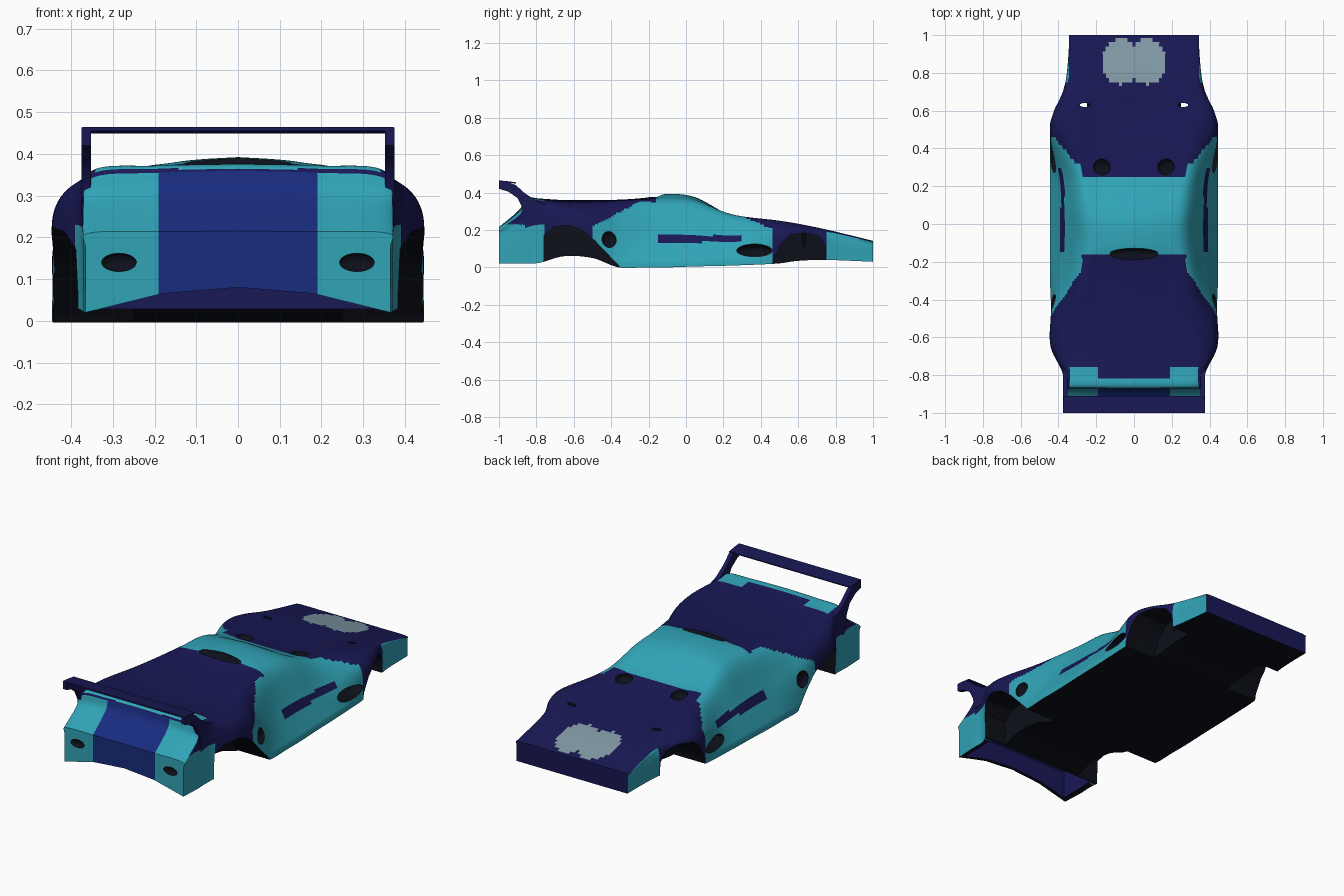
import bpy, bmesh
from mathutils import Matrix, Vector

if "Cube" in bpy.data.objects:
    bpy.data.objects.remove(bpy.data.objects["Cube"])

COLOURS = {"navy": (.009, .009, .09, 1), "cyan": (.03, .37, .47, 1), "blue": (.009, .025, .21, 1),
           "pale": (.22, .32, .38, 1), "black": (.004, .005, .01, 1)}
MATS = []
for name, rgba in COLOURS.items():
    m = bpy.data.materials.new(name)
    m.diffuse_color = rgba
    m.use_nodes = True
    m.node_tree.nodes["Principled BSDF"].inputs["Base Color"].default_value = m.diffuse_color
    MATS.append(m)
NAVY, CYAN, BLUE, PALE, BLACK = range(5)


def make(name, bm, mat=None):
    bmesh.ops.recalc_face_normals(bm, faces=bm.faces)
    me = bpy.data.meshes.new(name)
    for m in MATS:
        me.materials.append(m)
    if mat is not None:
        for f in bm.faces:
            f.material_index = mat
    bm.to_mesh(me)
    bm.free()
    ob = bpy.data.objects.new(name, me)
    bpy.context.collection.objects.link(ob)
    return ob


def extrude(bm, profile, x0, x1):
    """Prism from a (y, z) outline between x0 and x1."""
    a = [bm.verts.new((x0, y, z)) for y, z in profile]
    b = [bm.verts.new((x1, y, z)) for y, z in profile]
    bm.faces.new(a)
    bm.faces.new(b[::-1])
    for i in range(len(a)):
        j = (i + 1) % len(a)
        bm.faces.new((a[i], a[j], b[j], b[i]))


def spline(pts, n):
    """Catmull-Rom through tuples of any length."""
    out = []
    for i in range(len(pts) - 1):
        p0, p1, p2 = pts[max(i - 1, 0)], pts[i], pts[i + 1]
        p3 = pts[min(i + 2, len(pts) - 1)]
        for k in range(n):
            t = k / n
            out.append(tuple(b + .5 * t * (c - a + t * (2 * a - 5 * b + 4 * c - d + t * (3 * (b - c) + d - a)))
                             for a, b, c, d in zip(p0, p1, p2, p3)))
    return out + [tuple(pts[-1])]


# Body stations: y, floor z, sill x, shoulder x, shoulder z, top edge x, top edge z, centre z
STATIONS = [
    (-1.0, .02, .365, .365, .17, .357, .21, .215),
    (-.89, .02, .37, .37, .23, .355, .29, .31),
    (-.86, .02, .37, .37, .26, .35, .355, .372),
    (-.78, .025, .375, .38, .28, .348, .355, .368),
    (-.65, .06, .436, .436, .27, .36, .34, .36),
    (-.50, .05, .44, .432, .25, .345, .335, .36),
    (-.36, .0, .443, .40, .20, .31, .342, .362),
    (-.22, .0, .445, .37, .19, .285, .345, .372),
    (-.10, .0, .445, .36, .19, .27, .345, .392),
    (.05, .005, .445, .36, .185, .27, .335, .375),
    (.25, .01, .445, .375, .17, .29, .275, .275),
    (.48, .02, .443, .435, .19, .34, .25, .235),
    (.60, .035, .42, .42, .19, .34, .232, .218),
    (.75, .04, .362, .36, .165, .325, .20, .20),
    (1.0, .03, .34, .34, .12, .33, .14, .142)]


def paint(f):
    c, n = f.calc_center_median(), f.normal
    x, y, z = abs(c.x), c.y, c.z
    if n.z < -.5:
        return BLACK
    if y < -.87:
        if abs(n.x) < .6:
            return BLUE if x < .19 else CYAN
        return CYAN if z < .23 else NAVY
    if y < -.76:
        return CYAN if (n.z > .6 and x < .34 and (y < -.82 or x > .19)) or z < .22 else NAVY
    if -.16 < y < .25 and x < .28:
        return CYAN
    # flanks, with the dark side streak
    if x > .275 and -.5 < y < .47 and z < min(.37, .40 - .42 * max(y, 0), .37 + .55 * min(y + .22, 0)):
        return NAVY if -.15 < y < .3 and .135 < z < .17 else CYAN
    if y > .75 and abs(n.x) > .6:
        return CYAN
    # pale patches on the nose
    if n.z > .5 and ((x - .07) / .1) ** 2 + ((y - .86) / .12) ** 2 < 1:
        return PALE
    return NAVY


# Body shell lofted along y
bm = bmesh.new()
rings = []
for y, zb, x2, x3, z3, x4, z4, z6 in spline(STATIONS, 10):
    arch = .06 if y < -.77 else 0
    side = spline([(x2, zb + .03), (x3, z3), (x4, z4), (x4 * .55, .25 * z4 + .75 * z6), (0, z6)], 12)
    half = [(0, zb + arch), (x2 * .5, zb + arch * .75), (x2, zb)] + side
    ring = half + [(-x, z) for x, z in half[-2:0:-1]]
    rings.append([bm.verts.new((x, y, z)) for x, z in ring])
for a, b in zip(rings, rings[1:]):
    for i in range(len(a)):
        j = (i + 1) % len(a)
        bm.faces.new((a[i], a[j], b[j], b[i]))
bm.faces.new(rings[0])
bm.faces.new(rings[-1])
# clean boundaries for the tail panel colours
for x in (-.19, .19):
    bmesh.ops.bisect_plane(bm, geom=bm.verts[:] + bm.edges[:] + bm.faces[:], dist=1e-5,
                           plane_co=(x, 0, 0), plane_no=(1, 0, 0))
bmesh.ops.recalc_face_normals(bm, faces=bm.faces)
for f in bm.faces:
    f.material_index = paint(f)
body = make("car_body", bm)

# Wheel arch openings
REAR = [(-.76, -.05), (-.76, .17), (-.71, .215), (-.63, .225), (-.56, .20), (-.49, .145), (-.36, .01), (-.33, -.05)]
FRONT = [(.45, -.05), (.47, .05), (.51, .13), (.56, .175), (.64, .185), (.71, .165), (.745, .11), (.745, -.05)]
bm = bmesh.new()
for outline in (REAR, FRONT):
    for s in (-1, 1):
        extrude(bm, outline, s * .25, s * .6)
arches = make("wheel_arch_cutter", bm, BLACK)

# Hollow behind the tail panel, open underneath
bm = bmesh.new()
extrude(bm, [(-.98, -.05), (-.98, .18), (-.87, .27), (-.84, .33), (-.765, .33), (-.765, -.05)], -.34, .34)
hollow = make("tail_hollow_cutter", bm, NAVY)

# Vents and recesses: centre and radii, mirrored in x
RECESSES = [((.26, .63, .20), (.028, .011, .1)),    # fender slots
            ((.17, .30, .26), (.045, .045, .03)),   # bonnet scoops
            ((0, -.16, .388), (.14, .032, .03)),    # roof vent
            ((.42, .37, .09), (.06, .1, .035)),     # side ducts into the front arches
            ((.43, -.41, .15), (.03, .04, .045)),   # rear side scoops
            ((.285, -1, .14), (.042, .015, .022))]  # tail lamp recesses
bm = bmesh.new()
for c, r in RECESSES:
    for s in ((-1, 1) if c[0] else (1,)):
        bmesh.ops.create_uvsphere(bm, u_segments=24, v_segments=12, radius=1,
                                  matrix=Matrix.Translation(Vector((c[0] * s, c[1], c[2]))) @ Matrix.Diagonal((*r, 1)))
recesses = make("recess_cutter", bm, BLACK)

bpy.context.view_layer.objects.active = body
for cutter in (arches, hollow, recesses):
    mod = body.modifiers.new(cutter.name, 'BOOLEAN')
    mod.operation, mod.solver, mod.object = 'DIFFERENCE', 'EXACT', cutter
    bpy.ops.object.modifier_apply(modifier=mod.name)
for cutter in (arches, hollow, recesses):
    bpy.data.objects.remove(cutter)

# Rear wing blade and its two swept supports
bm = bmesh.new()
extrude(bm, [(-1, .455), (-1, .464), (-.97, .463), (-.91, .455), (-.91, .449)], -.372, .372)
make("rear_wing_blade", bm, NAVY)
bm = bmesh.new()
for s in (-1, 1):
    extrude(bm, [(-1, .42), (-1, .463), (-.96, .46), (-.91, .44), (-.86, .395), (-.8, .355), (-.74, .335),
                 (-.78, .25), (-.86, .25), (-.875, .32), (-.9, .37), (-.95, .405)], s * .352, s * .375)
make("rear_wing_supports", bm, NAVY)

for ob in bpy.data.objects:
    ob.select_set(True)
bpy.context.view_layer.objects.active = body
bpy.ops.object.shade_smooth_by_angle(angle=.6)
